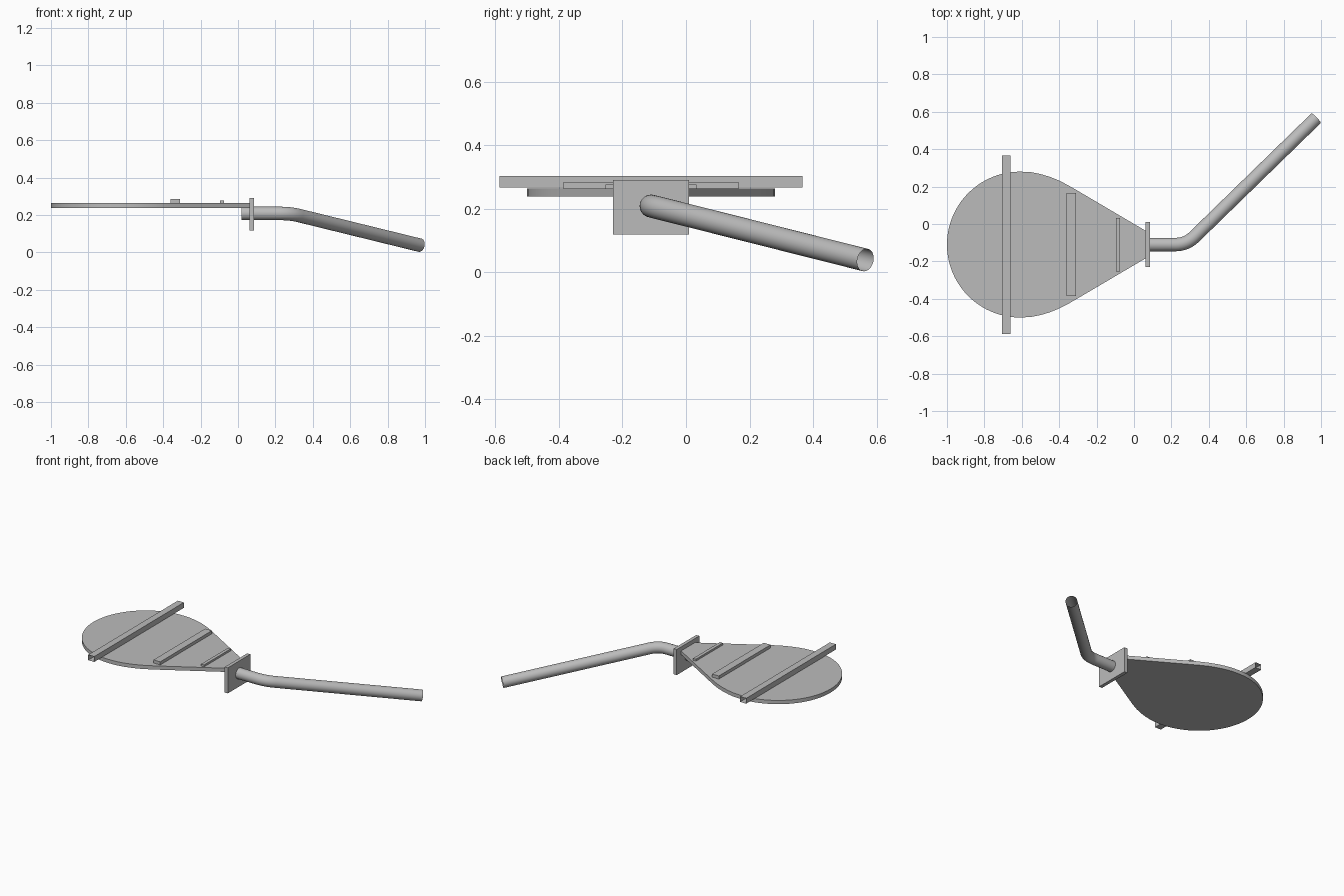
import bpy, bmesh
from math import cos, sin, pi
from mathutils import Vector

cube = bpy.data.objects.get("Cube")
if cube:
    bpy.data.objects.remove(cube, do_unlink=True)

MID = -0.11        # centre line of the paddle in y
TOP = 0.263        # upper face of the paddle

grey = bpy.data.materials.new("plain_grey")
grey.use_nodes = True
colour = (0.5, 0.5, 0.5, 1)
grey.diffuse_color = colour
grey.node_tree.nodes["Principled BSDF"].inputs["Base Color"].default_value = colour


def finish(name, bm, smooth=False):
    bmesh.ops.recalc_face_normals(bm, faces=bm.faces[:])
    mesh = bpy.data.meshes.new(name)
    bm.to_mesh(mesh)
    bm.free()
    obj = bpy.data.objects.new(name, mesh)
    bpy.context.collection.objects.link(obj)
    mesh.materials.append(grey)
    if smooth:
        bpy.ops.object.select_all(action='DESELECT')
        obj.select_set(True)
        bpy.context.view_layer.objects.active = obj
        bpy.ops.object.shade_smooth_by_angle(angle=pi / 6)
    return obj


def box(name, x0, x1, half_y, z0, z1, open_ends=False):
    bm = bmesh.new()
    bmesh.ops.create_cube(bm, size=1)
    for v in bm.verts:
        v.co = ((x0 + x1) / 2 + v.co.x * (x1 - x0),
                MID + v.co.y * 2 * half_y,
                (z0 + z1) / 2 + v.co.z * (z1 - z0))
    if open_ends:
        bm.normal_update()
        ends = [f for f in bm.faces if abs(f.normal.y) > 0.9]
        bmesh.ops.delete(bm, geom=ends, context='FACES_ONLY')
    return finish(name, bm)


# Paddle: round blade tapering to a narrow neck
half = [(-0.61 + 0.39 * cos(a), 0.39 * sin(a))
        for a in (pi - i * pi / 40 for i in range(21))]
half += [(-0.55, 0.387), (-0.5, 0.377), (-0.45, 0.362), (-0.4, 0.342),
         (-0.35, 0.316), (-0.3, 0.287), (0.065, 0.072)]
outline = half + [(x, -y) for x, y in reversed(half[1:])]
bm = bmesh.new()
face = bm.faces.new([bm.verts.new((x, MID + y, TOP - 0.025)) for x, y in outline])
grown = bmesh.ops.extrude_face_region(bm, geom=[face], use_keep_orig=True)
bmesh.ops.translate(bm, vec=(0, 0, 0.025),
                    verts=[g for g in grown["geom"] if isinstance(g, bmesh.types.BMVert)])
finish("paddle_plate", bm, smooth=True)

# Cross bars and the square mounting flange
box("hollow_cross_bar", -0.705, -0.66, 0.477, TOP + 0.004, 0.303, open_ends=True)
box("middle_rib", -0.36, -0.31, 0.275, TOP, 0.284)
box("small_rib", -0.097, -0.075, 0.143, TOP, 0.276)
box("mounting_flange", 0.062, 0.085, 0.12, 0.118, 0.29)

# Bent open pipe
start, corner, end = (Vector(p) for p in
                      ((0.02, MID, 0.208), (0.28, MID, 0.208), (0.973, 0.565, 0.038)))
out = (end - corner).normalized()
a, b = corner - Vector((0.06, 0, 0)), corner + out * 0.06
path = [start] + [a.lerp(corner, t).lerp(corner.lerp(b, t), t)
                  for t in (i / 8 for i in range(9))] + [end]
bm = bmesh.new()
rings, sides, radius = [], 32, 0.036
for i, p in enumerate(path):
    along = (path[min(i + 1, len(path) - 1)] - path[max(i - 1, 0)]).normalized()
    if i == 1:
        along = Vector((1, 0, 0))
    elif i == len(path) - 2:
        along = out
    side = along.cross(Vector((0, 0, 1))).normalized()
    up = side.cross(along)
    rings.append([bm.verts.new(p + radius * (cos(t) * side + sin(t) * up))
                  for t in (2 * pi * k / sides for k in range(sides))])
for r, s in zip(rings, rings[1:]):
    for k in range(sides):
        n = (k + 1) % sides
        bm.faces.new((r[k], r[n], s[n], s[k]))
finish("bent_pipe", bm, smooth=True)
